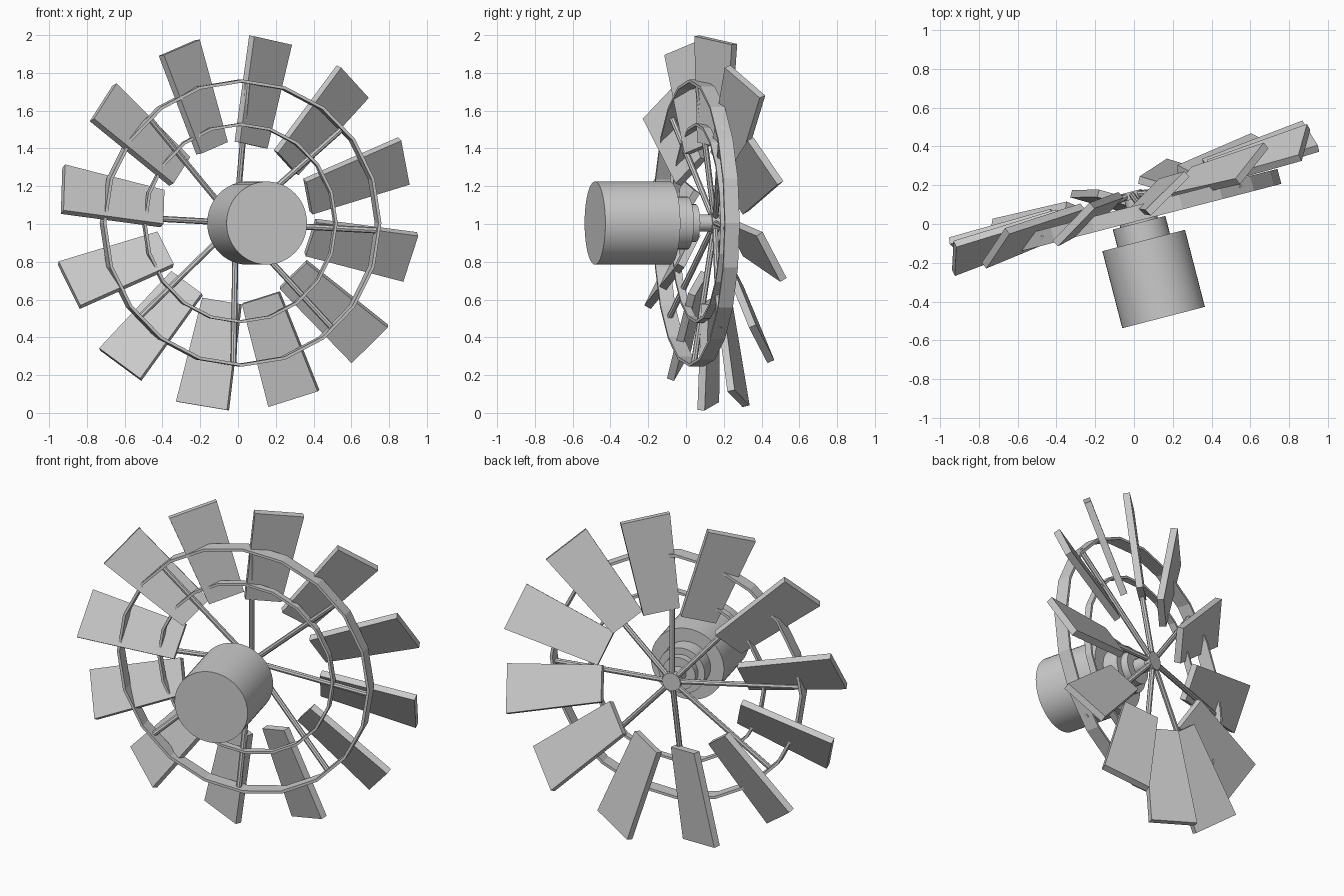
import bpy, bmesh
from math import sin, cos, radians, pi
from mathutils import Matrix, Vector

if "Cube" in bpy.data.objects:
    bpy.data.objects.remove(bpy.data.objects["Cube"], do_unlink=True)

grey = bpy.data.materials.new("plain grey")
grey.use_nodes = True
COLOUR = (0.6, 0.6, 0.6, 1)
grey.diffuse_color = COLOUR
grey.node_tree.nodes["Principled BSDF"].inputs["Base Color"].default_value = COLOUR

# The wheel axis runs along local y; the whole machine is turned about z
PLACE = Matrix.Translation((0.026, 0.007, 1.005)) @ Matrix.Rotation(radians(14.5), 4, 'Z')


def finish(name, bm, smooth=False):
    bmesh.ops.recalc_face_normals(bm, faces=bm.faces)
    mesh = bpy.data.meshes.new(name)
    bm.to_mesh(mesh)
    bm.free()
    mesh.materials.append(grey)
    obj = bpy.data.objects.new(name, mesh)
    bpy.context.collection.objects.link(obj)
    obj.matrix_world = PLACE
    if smooth:
        bpy.ops.object.select_all(action='DESELECT')
        obj.select_set(True)
        bpy.context.view_layer.objects.active = obj
        bpy.ops.object.shade_smooth_by_angle(angle=radians(30))
    return obj


def spin(name, profile, sides, closed=False, smooth=False):
    """Turn (radius, depth) points about the wheel axis."""
    bm = bmesh.new()
    rows = [[bm.verts.new((r * cos(2 * pi * i / sides), d, r * sin(2 * pi * i / sides)))
             for r, d in profile] for i in range(sides)]
    count = len(profile)
    for i in range(sides):
        a, b = rows[i], rows[(i + 1) % sides]
        for j in range(count if closed else count - 1):
            k = (j + 1) % count
            bm.faces.new((a[j], a[k], b[k], b[j]))
    if not closed:
        bm.faces.new([row[0] for row in rows])
        bm.faces.new([row[-1] for row in rows])
    return finish(name, bm, smooth)


def ring(name, radius, thick, front, back):
    inner = radius - thick
    spin(name, [(radius, front), (radius, back), (inner, back), (inner, front)], 20, closed=True)


# Motor housing with its stepped nose, shaft and hub
spin("motor", [(0.22, -0.505), (0.22, -0.095)], 48, smooth=True)
spin("motor_collar", [(0.14, -0.095), (0.14, 0.0), (0.1, 0.0), (0.1, 0.045)], 32, smooth=True)
spin("shaft", [(0.045, 0.045), (0.045, 0.125)], 24, smooth=True)
spin("hub", [(0.055, 0.125), (0.055, 0.165)], 24, smooth=True)

# Support rings
ring("outer_ring", 0.76, 0.016, 0.01, 0.09)
ring("inner_ring", 0.53, 0.015, 0.045, 0.085)

# Spokes slope forward from the hub to the outer ring
for i in range(8):
    angle = radians(45 * i - 3)
    out = Vector((cos(angle), 0, sin(angle)))
    start = out * 0.03 + Vector((0, 0.147, 0))
    end = out * 0.752 + Vector((0, 0.045, 0))
    along = end - start
    bm = bmesh.new()
    bmesh.ops.create_cone(
        bm, cap_ends=True, segments=8, radius1=0.016, radius2=0.016, depth=along.length,
        matrix=Matrix.Translation((start + end) / 2) @ along.to_track_quat('Z', 'Y').to_matrix().to_4x4())
    finish(f"spoke_{i + 1}", bm, smooth=True)

# Pitched, tapering blades on a slightly tilted disc
PITCH = radians(30)
THICK = 0.04
for i in range(12):
    angle = radians(19.5 + 30 * i)
    lean = 0.07 * cos(angle) - 0.04 * sin(angle)
    out = Vector((cos(angle), lean, sin(angle)))
    tangent = Vector((sin(angle), 0, -cos(angle)))
    across = tangent * cos(PITCH) + Vector((0, sin(PITCH), 0))
    normal = out.cross(across).normalized()
    bm = bmesh.new()
    ends = []
    for radius, width in ((0.42, 0.21), (0.985, 0.285)):
        middle = out * radius + Vector((0, 0.135, 0))
        ends.append([bm.verts.new(middle + across * (width * s / 2) + normal * (THICK * t / 2))
                     for s, t in ((-1, -1), (1, -1), (1, 1), (-1, 1))])
    bm.faces.new(ends[0])
    bm.faces.new(ends[1])
    for j in range(4):
        k = (j + 1) % 4
        bm.faces.new((ends[0][j], ends[0][k], ends[1][k], ends[1][j]))
    finish(f"blade_{i + 1}", bm)
